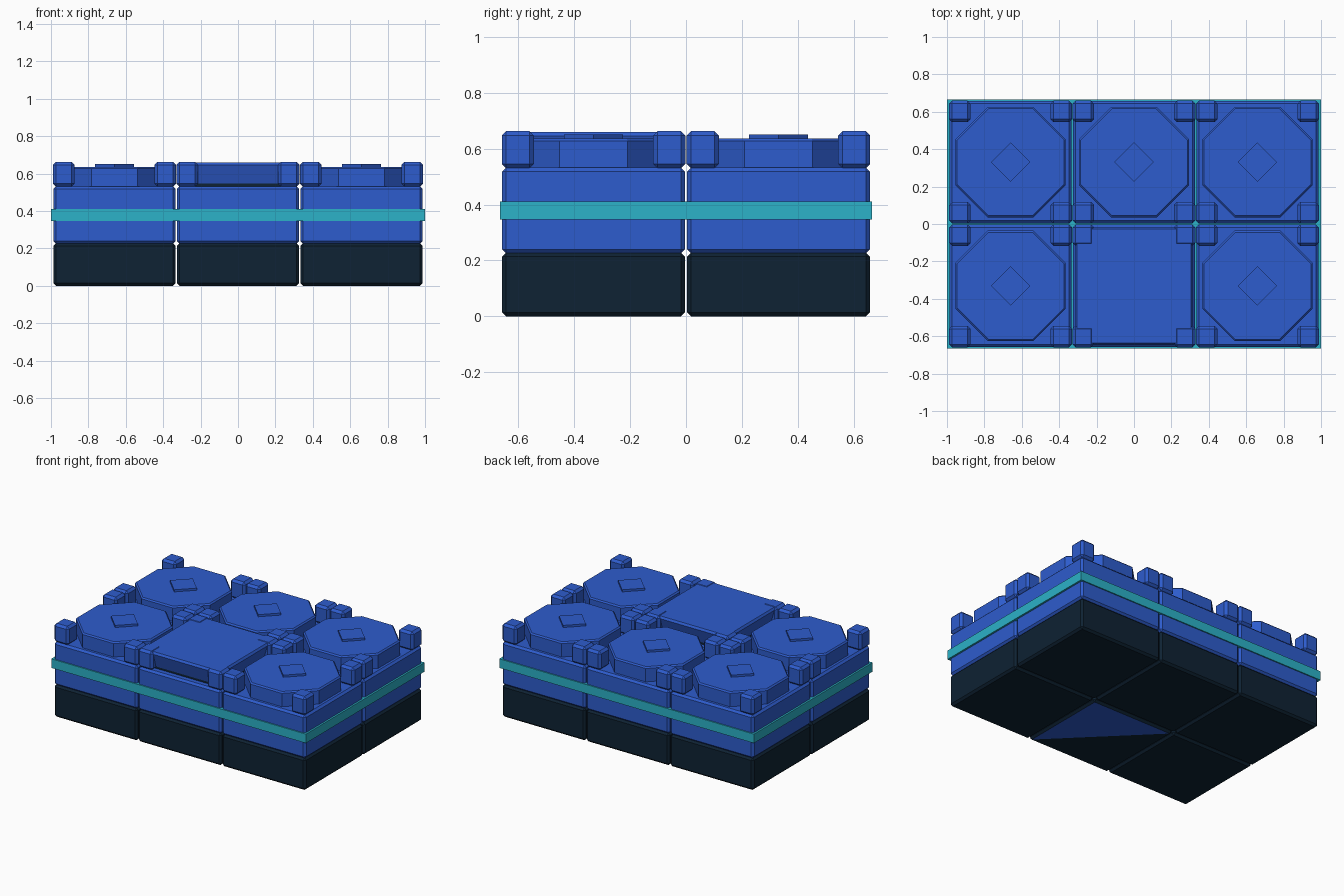
import bpy, bmesh, math
from mathutils import Matrix

if "Cube" in bpy.data.objects:
    bpy.data.objects.remove(bpy.data.objects["Cube"])


def material(name, rgb):
    m = bpy.data.materials.new(name)
    m.diffuse_color = (*rgb, 1)
    m.use_nodes = True
    m.node_tree.nodes["Principled BSDF"].inputs["Base Color"].default_value = m.diffuse_color
    return m


BLUE = material("blue", (0.027, 0.107, 0.61))
TEAL = material("teal", (0.025, 0.445, 0.578))
DARK = material("dark navy", (0.0044, 0.016, 0.033))


def finish(bm, name, *mats):
    me = bpy.data.meshes.new(name)
    bm.to_mesh(me)
    bm.free()
    for m in mats:
        me.materials.append(m)
    ob = bpy.data.objects.new(name, me)
    bpy.context.collection.objects.link(ob)
    return ob


def box(bm, x, y, z0, z1, w, d, bevel=0.0):
    """Box standing at z0, with chamfered edges."""
    mat = Matrix.Translation((x, y, (z0 + z1) / 2)) @ Matrix.Diagonal((w, d, z1 - z0, 1))
    verts = bmesh.ops.create_cube(bm, size=1, matrix=mat)["verts"]
    if bevel:
        edges = list({e for v in verts for e in v.link_edges})
        bmesh.ops.bevel(bm, geom=edges, offset=bevel, segments=1, affect='EDGES')


def prism(bm, x, y, z0, z1, r0, r1, sides, turn):
    """Regular prism or frustum with circumradii r0 (bottom) and r1 (top)."""
    mat = Matrix.Translation((x, y, (z0 + z1) / 2)) @ Matrix.Rotation(turn, 4, 'Z')
    bmesh.ops.create_cone(bm, cap_ends=True, segments=sides, radius1=r0,
                          radius2=r1, depth=z1 - z0, matrix=mat)


cells = [(x, y) for x in (-0.66, 0, 0.66) for y in (-0.331, 0.331)]
R8 = 0.295 / math.cos(math.pi / 8)

for i, (x, y) in enumerate(cells):
    slab_cell = x == 0 and y < 0
    tag = f"_{i + 1}"

    # dark lower block
    bm = bmesh.new()
    box(bm, x, y, 0, 0.228, 0.654, 0.654, 0.014)
    if slab_cell:
        # underside split diagonally, one half blue
        under = min(bm.faces, key=lambda f: f.calc_center_median().z)
        a = min(under.verts, key=lambda v: v.co.x + v.co.y * -1)
        b = max(under.verts, key=lambda v: v.co.x + v.co.y * -1)
        bmesh.utils.face_split(under, a, b)
        for f in bm.faces:
            c = f.calc_center_median()
            if c.z < 0.001 and c.x + c.y - y > 0:
                f.material_index = 1
    finish(bm, "lower_block" + tag, DARK, BLUE)

    # blue upper block
    bm = bmesh.new()
    box(bm, x, y, 0.226, 0.532, 0.654, 0.654, 0.014)
    finish(bm, "upper_block" + tag, BLUE)

    # four corner posts
    bm = bmesh.new()
    for sx in (-1, 1):
        for sy in (-1, 1):
            box(bm, x + sx * 0.271, y + sy * 0.271, 0.53, 0.663, 0.115, 0.115, 0.016)
    finish(bm, "corner_posts" + tag, BLUE)

    if slab_cell:
        # raised square slab, undercut towards the bottom
        bm = bmesh.new()
        r = math.sqrt(2)
        prism(bm, x, y, 0.548, 0.645, 0.285 * r, 0.314 * r, 4, math.pi / 4)
        prism(bm, x, y, 0.645, 0.66, 0.314 * r, 0.304 * r, 4, math.pi / 4)
        finish(bm, "raised_slab", BLUE)
        # shadow gap under the slab
        bm = bmesh.new()
        box(bm, x, y, 0.53, 0.549, 0.56, 0.56)
        finish(bm, "slab_foot", DARK)
    else:
        # octagonal cap with a chamfered rim
        bm = bmesh.new()
        prism(bm, x, y, 0.53, 0.627, R8, R8, 8, math.pi / 8)
        prism(bm, x, y, 0.627, 0.636, R8, R8 - 0.01, 8, math.pi / 8)
        finish(bm, "octagon_cap" + tag, BLUE)
        # diamond stud
        bm = bmesh.new()
        prism(bm, x, y, 0.634, 0.651, 0.105, 0.105, 4, 0)
        finish(bm, "diamond_stud" + tag, BLUE)

# teal band round the whole block
bm = bmesh.new()
box(bm, 0, 0, 0.347, 0.411, 2.0, 1.332)
finish(bm, "band", TEAL)
